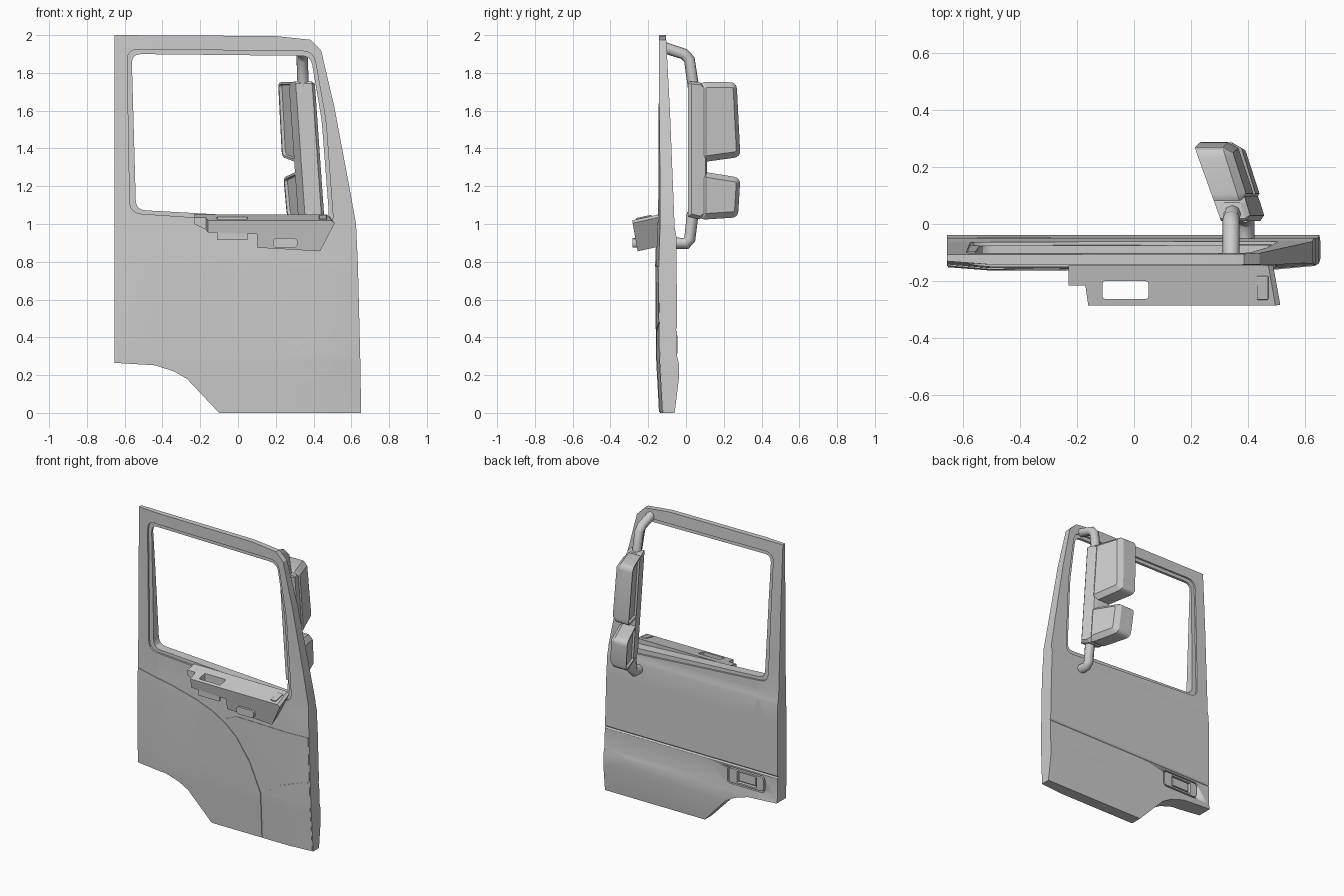
import bpy, bmesh
from mathutils import Vector

if "Cube" in bpy.data.objects:
    bpy.data.objects.remove(bpy.data.objects["Cube"])


def interp(table, t):
    """Piecewise linear lookup."""
    if t <= table[0][0]:
        return table[0][1]
    for (a, p), (b, q) in zip(table, table[1:]):
        if t <= b:
            return p + (q - p) * (t - a) / (b - a)
    return table[-1][1]


def rounded(points, r, n=4):
    """Polygon with its corners replaced by short arcs."""
    pts, out = [Vector(p) for p in points], []
    for i, p in enumerate(pts):
        a = p + (pts[i - 1] - p).normalized() * r
        b = p + (pts[(i + 1) % len(pts)] - p).normalized() * r
        for k in range(n + 1):
            t = k / n
            out.append(a * (1 - t) ** 2 + p * 2 * t * (1 - t) + b * t * t)
    return out


def finish(obj, angle=0.45):
    bpy.ops.object.select_all(action='DESELECT')
    obj.select_set(True)
    bpy.context.view_layer.objects.active = obj
    bpy.ops.object.shade_smooth_by_angle(angle=angle)
    return obj


def slab(name, loops, near, far, axis='y', us=(), vs=(), insets=()):
    """Outline (first loop) with holes, cut at us / vs, between two depth functions."""
    bm = bmesh.new()
    edges = []
    for loop in loops:
        ring = [bm.verts.new((p[0], 0, p[1])) for p in loop]
        edges += [bm.edges.new((ring[i - 1], ring[i])) for i in range(len(ring))]
    bmesh.ops.triangle_fill(bm, edges=edges, use_beauty=True, normal=(0, -1, 0))
    ext = bmesh.ops.extrude_face_region(bm, geom=bm.faces[:], use_keep_orig=True)
    for g in ext['geom']:
        if isinstance(g, bmesh.types.BMVert):
            g.co.y = 1
    for cuts, no in ((us, (1, 0, 0)), (vs, (0, 0, 1))):
        for c in cuts:
            bmesh.ops.bisect_plane(bm, geom=bm.verts[:] + bm.edges[:] + bm.faces[:],
                                   dist=1e-5, plane_co=Vector(no) * c, plane_no=no)
    caps = [[f for f in bm.faces if all(abs(v.co.y - s) < .1 for v in f.verts)] for s in (0, 1)]
    for v in bm.verts:
        u, d, w = v.co
        d = (near if d < .5 else far)(u, w)
        v.co = (u, d, w) if axis == 'y' else (d, u, w)
    bmesh.ops.recalc_face_normals(bm, faces=bm.faces[:])
    for side, thick, depth in insets:
        bmesh.ops.inset_region(bm, faces=caps[side], thickness=thick, depth=depth,
                               use_even_offset=True)
    me = bpy.data.meshes.new(name)
    bm.to_mesh(me)
    bm.free()
    obj = bpy.data.objects.new(name, me)
    bpy.context.collection.objects.link(obj)
    return finish(obj)


def box(name, lo, hi, bevel=0.0, rot=(0, 0, 0)):
    lo, hi = Vector(lo), Vector(hi)
    bpy.ops.mesh.primitive_cube_add(size=1, location=(lo + hi) / 2, rotation=rot)
    obj = bpy.context.object
    obj.name = name
    obj.scale = hi - lo
    bpy.ops.object.transform_apply(location=False, rotation=False)
    if bevel:
        m = obj.modifiers.new('bevel', 'BEVEL')
        m.width, m.segments = bevel, 2
    return obj


def tube(name, pts, radius):
    cu = bpy.data.curves.new(name, 'CURVE')
    cu.dimensions, cu.bevel_depth, cu.bevel_resolution = '3D', radius, 2
    cu.use_fill_caps = True
    sp = cu.splines.new('POLY')
    sp.points.add(len(pts) - 1)
    for p, c in zip(sp.points, pts):
        p.co = (*c, 1)
    obj = bpy.data.objects.new(name, cu)
    bpy.context.collection.objects.link(obj)


def cut(obj, cutter):
    m = obj.modifiers.new('cut', 'BOOLEAN')
    m.operation, m.object, m.solver = 'DIFFERENCE', cutter, 'EXACT'
    cutter.hide_render = True
    cutter.display_type = 'WIRE'


# Cross-section of the door: inside (front) and outside (back) depth by height
INSIDE = [(0, -.138), (.3, -.154), (.8, -.158), (.95, -.152), (1.2, -.147), (2, -.142)]
OUTSIDE = [(0, -.06), (.18, -.038), (.26, -.038), (.3, -.047), (.43, -.047), (.44, -.054),
           (.45, -.048), (.93, -.05), (.98, -.06), (1.6, -.085), (2, -.106)]
EDGE = [(-.655, .012), (-.5, 0), (.48, 0), (.655, .016)]
ZS = sorted({z for z, _ in INSIDE + OUTSIDE if 0 < z < 2})


def inner(off=0.0):
    return lambda x, z: interp(INSIDE, z) + interp(EDGE, x) + off


def outer(off=0.0):
    return lambda x, z: interp(OUTSIDE, z) + off


# Door shell with window opening
outline = [(-.655, .265), (-.655, 2), (.2, 1.995), (.385, 1.975), (.44, 1.92), (.51, 1.62),
           (.585, 1.22), (.625, 1.0), (.635, .78), (.647, .3), (.652, 0), (-.1, 0),
           (-.27, .18), (-.34, .22), (-.44, .252)]
win_out = rounded([(-.587, 1.925), (.40, 1.915), (.465, 1.55), (.507, .985), (-.572, 1.058)], .06)
win_in = rounded([(-.563, 1.90), (.385, 1.89), (.443, 1.55), (.484, 1.018), (-.54, 1.075)], .05)
door = slab('door_shell', [outline, win_out], inner(), outer(), us=(-.5, .48), vs=ZS)
slab('window_seal', [win_out, win_in], inner(.012), outer(-.012), us=(-.5, .48), vs=ZS)

# Shallow inside trim panels that meet at the arched creases
arch = [(-.65, .91), (-.4, .87), (-.2, .82), (-.08, .775), (.02, .715), (.1, .645),
        (.2, .5), (.28, .31), (.28, .005), (-.1, .005), (-.27, .185), (-.34, .225),
        (-.44, .257), (-.65, .27)]
lower = [(.286, .005), (.286, .308), (.43, .405), (.6, .465), (.638, .47), (.647, .005)]
upper = [(.02, .75), (.1, .785), (.63, .775), (.637, .48), (.6, .475), (.43, .415),
         (.286, .32), (.207, .505), (.107, .652), (.027, .722)]
for name, loop, off in (('arch_trim_panel', arch, -.005), ('lower_trim_panel', lower, -.002),
                        ('upper_trim_panel', upper, -.003)):
    slab(name, [loop], inner(off), inner(.006), us=(-.5, .48), vs=ZS)

# Outside handle: rounded recess with a plate and pull bar
recess = slab('handle_cutter', [rounded([(-.56, .305), (-.56, .42), (-.28, .42), (-.28, .305)], .025)],
              lambda x, z: -.068, lambda x, z: .0)
cut(door, recess)
slab('outside_handle_plate', [rounded([(-.55, .314), (-.55, .411), (-.29, .411), (-.29, .314)], .02),
                              [(-.5, .325), (-.5, .4), (-.35, .4), (-.35, .325)]],
     lambda x, z: -.075, lambda x, z: -.046)
box('outside_handle_pull', (-.49, -.068, .335), (-.36, -.05, .395), .006)


# Inside armrest with pull opening
def arm_front(x, z):
    return -.215 if x < -.165 else -.285 + (1.05 - z) * .17


armrest = slab('armrest', [[(-.23, 1.05), (.495, 1.05), (.512, 1.035), (.435, .88), (.1, .90),
                            (.1, .975), (-.17, .985), (-.23, 1.015)]],
               arm_front, lambda x, z: -.145, us=(-.17, -.16))
for v in armrest.data.vertices:
    v.co.z += .22 * (v.co.y + .145)
    if v.co.x > .4 and v.co.y > -.15:
        v.co.x -= .025
cut(armrest, box('pull_cutter', (-.11, -.262, .85), (.05, -.2, 1.2), .008))
for y in (-.27, -.198):
    box('pull_cup_wall', (-.11, y, .915), (.05, y + .008, .97))
box('armrest_vent', (.43, -.265, 1.018), (.47, -.18, 1.04), .004, (.2, 0, 0))

# Inside release lever on the armrest face
white = bpy.data.materials.new('pale_lever')
white.diffuse_color = (.9, .9, .9, 1)
white.use_nodes = True
white.node_tree.nodes["Principled BSDF"].inputs["Base Color"].default_value = white.diffuse_color
lever = slab('inside_release_lever',
             [rounded([(.185, .875), (.185, .925), (.315, .925), (.315, .875)], .022)],
             lambda x, z: -.283, lambda x, z: -.245)
lever.data.materials.append(white)


# Mirror housing: post plus two heads with recessed glass facing -x
def glass_side(y, z):
    return .305 - .36 * (y - .01) + .07 * (1.75 - z)


def shell_side(y, z):
    return .392 - .32 * (y - .01) + .07 * (1.75 - z)


slab('mirror_post', [[(.01, 1.04), (.01, 1.745), (.02, 1.755), (.075, 1.75), (.112, 1.72),
                      (.112, 1.05), (.07, 1.025)]],
     glass_side, shell_side, 'x', insets=[(1, .015, .02)])
heads = {'upper_mirror_head': [(.07, 1.325), (.07, 1.752), (.268, 1.75), (.288, 1.355)],
         'lower_mirror_head': [(.07, 1.022), (.07, 1.28), (.288, 1.245), (.275, 1.035)]}
for name, loop in heads.items():
    slab(name, [rounded(loop, .035)], glass_side, shell_side, 'x',
         insets=[(0, .012, 0), (0, .004, -.015), (1, .03, .028)])

# Mirror arms
tube('upper_mirror_arm', [(.34, -.12, 1.935), (.34, -.01, 1.9), (.34, .018, 1.87), (.345, .04, 1.72)], .03)
tube('lower_mirror_arm', [(.39, -.08, .90), (.39, .0, .897), (.39, .02, .92), (.39, .036, 1.06)], .031)
